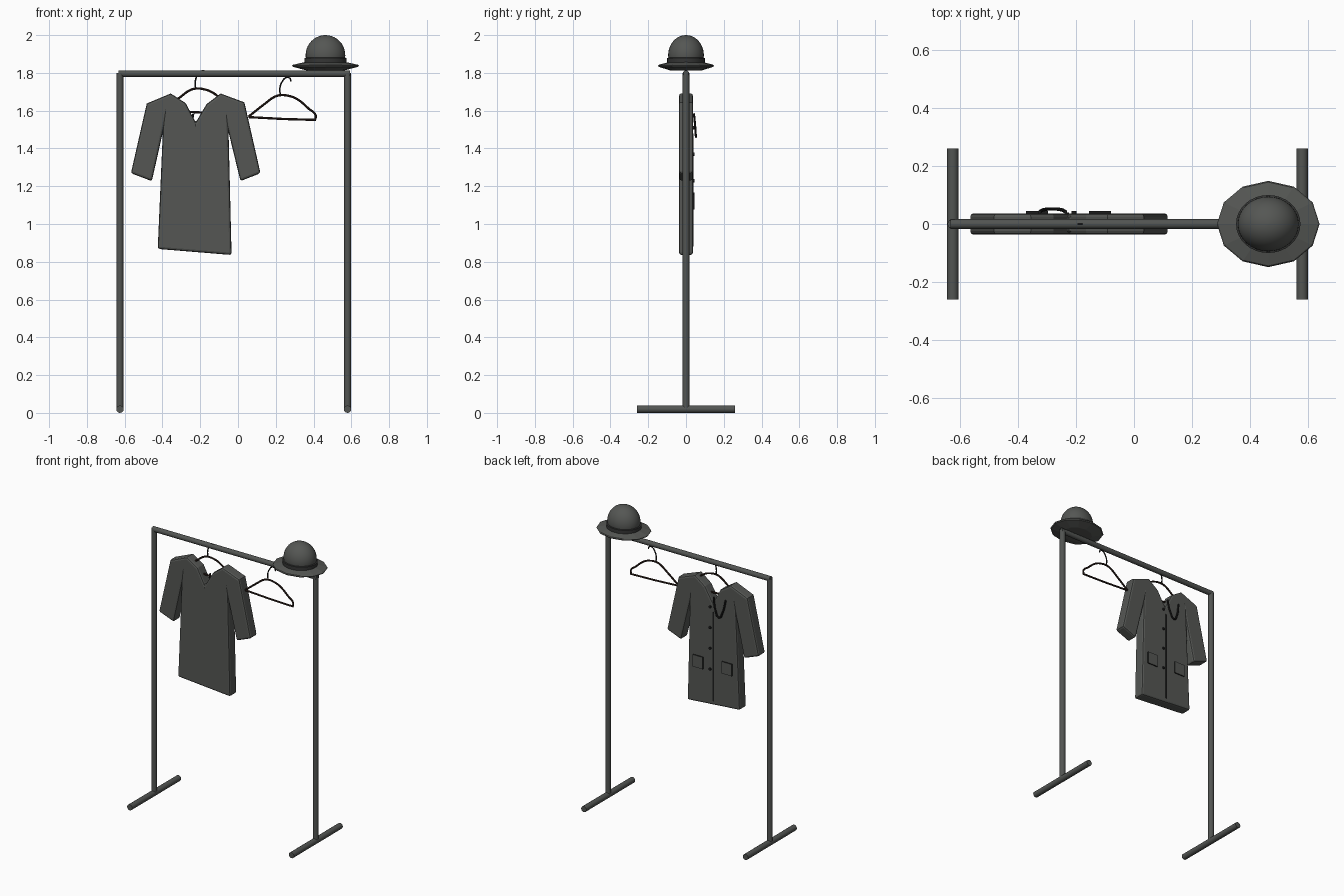
import bpy, bmesh, math
from mathutils import Vector

if "Cube" in bpy.data.objects:
    bpy.data.objects.remove(bpy.data.objects["Cube"])


def mat(name, rgb):
    m = bpy.data.materials.new(name)
    m.diffuse_color = (*rgb, 1)
    m.use_nodes = True
    m.node_tree.nodes["Principled BSDF"].inputs["Base Color"].default_value = m.diffuse_color
    return m


RACK = mat("charcoal rack", (0.085, 0.09, 0.085))
CLOTH = mat("charcoal cloth", (0.09, 0.094, 0.088))
TRIM = mat("dark trim", (0.012, 0.012, 0.012))
BAND = mat("hat band dark grey", (0.035, 0.036, 0.035))
WOOD = mat("dark brown wood", (0.03, 0.016, 0.012))


def from_bmesh(bm, name, *mats):
    bmesh.ops.recalc_face_normals(bm, faces=bm.faces)
    me = bpy.data.meshes.new(name)
    bm.to_mesh(me)
    bm.free()
    ob = bpy.data.objects.new(name, me)
    bpy.context.collection.objects.link(ob)
    for m in mats:
        me.materials.append(m)
    return ob


def smooth(ob, angle=40):
    bpy.ops.object.select_all(action='DESELECT')
    ob.select_set(True)
    bpy.context.view_layer.objects.active = ob
    bpy.ops.object.shade_smooth_by_angle(angle=math.radians(angle))


def rod(name, a, b, r, m, sides=16):
    a, b = Vector(a), Vector(b)
    bm = bmesh.new()
    bmesh.ops.create_cone(bm, cap_ends=True, segments=sides, radius1=r,
                          radius2=r, depth=(b - a).length)
    ob = from_bmesh(bm, name, m)
    ob.location = (a + b) / 2
    ob.rotation_euler = (b - a).to_track_quat('Z', 'Y').to_euler()
    smooth(ob)
    return ob


def tube(name, pts, r, m, cyclic=False, curved=True):
    cu = bpy.data.curves.new(name, 'CURVE')
    cu.dimensions = '3D'
    cu.bevel_depth, cu.bevel_resolution, cu.resolution_u = r, 2, 6
    cu.use_fill_caps = True
    if curved:
        sp = cu.splines.new('BEZIER')
        sp.bezier_points.add(len(pts) - 1)
        for p, co in zip(sp.bezier_points, pts):
            p.co = co
            p.handle_left_type = p.handle_right_type = 'AUTO'
    else:
        sp = cu.splines.new('POLY')
        sp.points.add(len(pts) - 1)
        for p, co in zip(sp.points, pts):
            p.co = (*co, 1)
    sp.use_cyclic_u = cyclic
    ob = bpy.data.objects.new(name, cu)
    bpy.context.collection.objects.link(ob)
    cu.materials.append(m)
    bpy.ops.object.select_all(action='DESELECT')
    ob.select_set(True)
    bpy.context.view_layer.objects.active = ob
    bpy.ops.object.convert(target='MESH')
    smooth(bpy.context.object)


def lathe(name, profile, sides, center, sy, m):
    bm = bmesh.new()
    rings = []
    for r, z in profile:
        rings.append([bm.verts.new((center[0] + r * math.cos(t * math.tau / sides),
                                    center[1] + sy * r * math.sin(t * math.tau / sides), z))
                      for t in range(sides)])
    for lo, hi in zip(rings, rings[1:]):
        for i in range(sides):
            j = (i + 1) % sides
            bm.faces.new((lo[i], lo[j], hi[j], hi[i]))
    bm.faces.new(rings[0])
    bm.faces.new(rings[-1])
    return from_bmesh(bm, name, m)


def box(name, x0, x1, y0, y1, z0, z1, *mats):
    bm = bmesh.new()
    bmesh.ops.create_cube(bm, size=1)
    for v in bm.verts:
        v.co = ((x0 + x1) / 2 + v.co.x * (x1 - x0), (y0 + y1) / 2 + v.co.y * (y1 - y0),
                (z0 + z1) / 2 + v.co.z * (z1 - z0))
    return from_bmesh(bm, name, *mats)


# rack frame
for side, x in (("left", -0.625), ("right", 0.58)):
    rod(side + "_post", (x, 0, 0.02), (x, 0, 1.80), 0.018, RACK)
    rod(side + "_foot", (x, -0.26, 0.0195), (x, 0.26, 0.0195), 0.0195, RACK)
rod("top_rail", (-0.632, 0, 1.796), (0.592, 0, 1.796), 0.017, RACK)

# hangers: wooden frame plus metal hook
for name, dx, dz in (("coat_hanger", -0.448, 0.035), ("empty_hanger", 0, 0)):
    def at(pts):
        return [(x + dx, 0, z + dz) for x, z in pts]
    tube(name + "_arms", at([(0.055, 1.568), (0.14, 1.635), (0.195, 1.674), (0.224, 1.682),
                             (0.26, 1.68), (0.31, 1.663), (0.375, 1.61), (0.41, 1.578),
                             (0.41, 1.552)]), 0.006, WOOD)
    tube(name + "_bar", at([(0.055, 1.566), (0.24, 1.556), (0.412, 1.551)]),
         0.006, WOOD, curved=False)
    tube(name + "_hook", at([(0.224, 1.68), (0.222, 1.72), (0.232, 1.75), (0.255, 1.775),
                             (0.274, 1.772), (0.28, 1.755)]), 0.004, TRIM)

# coat body: extruded outline with bevelled rim
outline = [(-0.483, 1.638), (-0.356, 1.691), (-0.277, 1.640), (-0.224, 1.538), (-0.166, 1.635),
           (-0.092, 1.691), (0.034, 1.644), (0.119, 1.269), (0.013, 1.227), (-0.05, 1.486),
           (-0.034, 0.836), (-0.425, 0.868), (-0.398, 1.486), (-0.456, 1.227), (-0.567, 1.269)]
bm = bmesh.new()
face = bm.faces.new([bm.verts.new((x, -0.037, z)) for x, z in outline])
ext = bmesh.ops.extrude_face_region(bm, geom=[face])
bmesh.ops.translate(bm, vec=(0, 0.074, 0),
                    verts=[g for g in ext["geom"] if isinstance(g, bmesh.types.BMVert)])
coat = from_bmesh(bm, "coat", CLOTH)
bev = coat.modifiers.new("soft rim", 'BEVEL')
bev.width, bev.segments, bev.limit_method = 0.012, 2, 'ANGLE'
bev.angle_limit = math.radians(60)

# coat details on the opening side (+y)
box("coat_placket", -0.236, -0.224, 0.03, 0.040, 0.88, 1.48, TRIM)
for i in range(4):
    z = 1.09 + 0.14 * i
    rod(f"coat_button_{i + 1}", (-0.207, 0.034, z), (-0.207, 0.044, z), 0.009, TRIM, 12)
for i, (x, z) in enumerate(((-0.334, 1.127), (-0.118, 1.117))):
    p = box(f"coat_pocket_{i + 1}", x - 0.038, x + 0.038, 0.036, 0.045,
            z - 0.04, z + 0.04, CLOTH, TRIM)
    for f in p.data.polygons:
        f.material_index = 0 if abs(f.normal.y) > 0.5 else 1
tube("coat_collar_loop", [(-0.236, 0.042, 1.585), (-0.255, 0.05, 1.50), (-0.282, 0.052, 1.462),
                          (-0.307, 0.05, 1.50), (-0.326, 0.042, 1.585)], 0.006, TRIM)

# hat: faceted brim, band and smooth dome
HAT = (0.463, 0)
lathe("hat_brim", [(0.10, 1.813), (0.172, 1.832), (0.177, 1.838), (0.172, 1.843), (0.105, 1.858)],
      12, HAT, 0.84, CLOTH)
smooth(lathe("hat_band", [(0.111, 1.848), (0.111, 1.878), (0.10, 1.882)], 32, HAT, 0.9, BAND))
dome = [(0.105 * math.cos(a), 1.894 + 0.106 * math.sin(a))
        for a in [math.radians(-20 + i * 109 / 12) for i in range(13)]]
smooth(lathe("hat_crown", dome, 32, HAT, 0.9, CLOTH))
